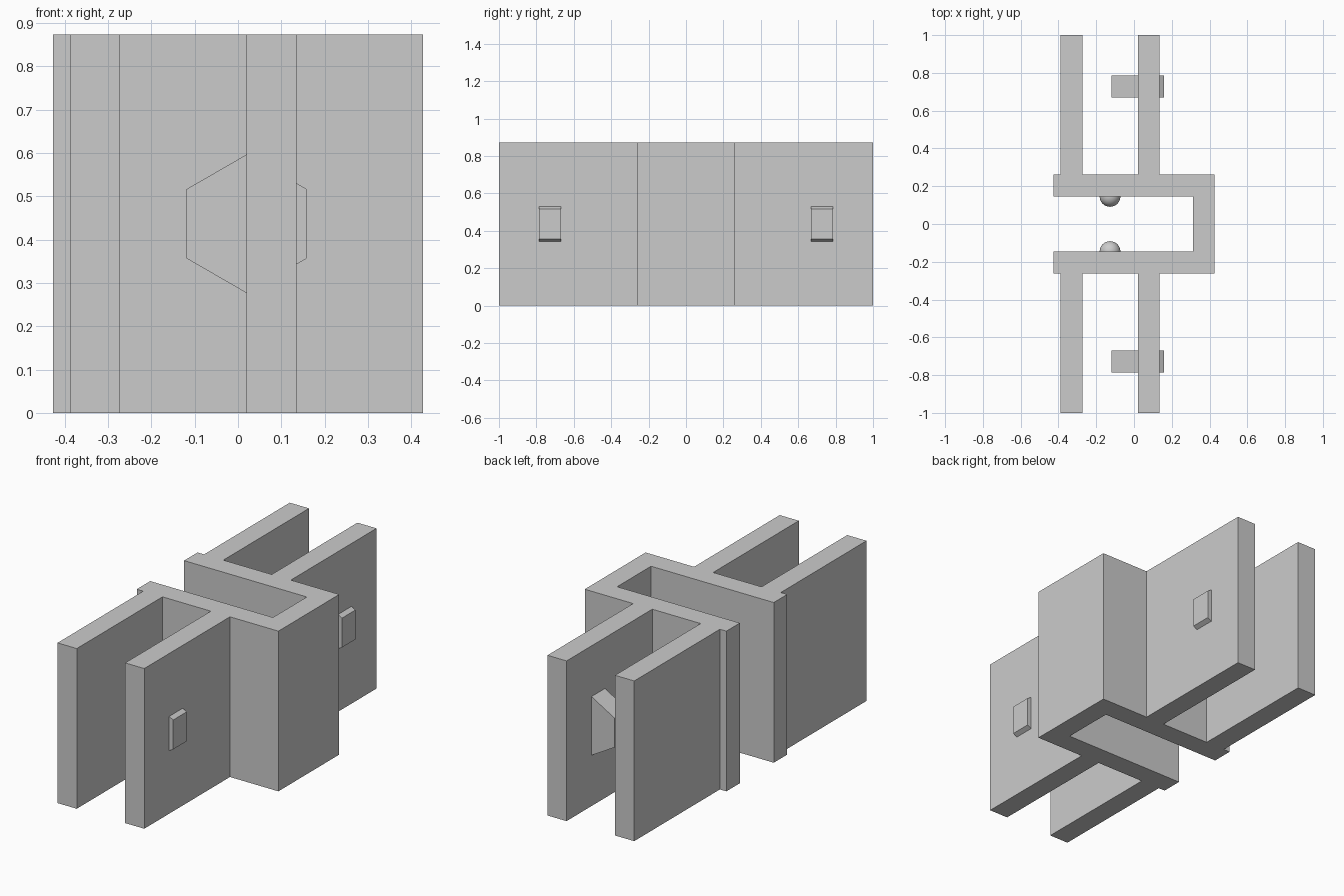
import bpy
import bmesh
import math
from mathutils import Matrix

cube = bpy.data.objects.get("Cube")
if cube:
    bpy.data.objects.remove(cube, do_unlink=True)

HEIGHT = 0.873
MID = HEIGHT / 2

grey = bpy.data.materials.new("plain grey")
grey.use_nodes = True
COLOUR = (0.6, 0.6, 0.6, 1)
grey.diffuse_color = COLOUR
grey.node_tree.nodes["Principled BSDF"].inputs["Base Color"].default_value = COLOUR


def add_object(name, bm):
    bmesh.ops.recalc_face_normals(bm, faces=bm.faces)
    mesh = bpy.data.meshes.new(name)
    bm.to_mesh(mesh)
    bm.free()
    mesh.materials.append(grey)
    obj = bpy.data.objects.new(name, mesh)
    bpy.context.collection.objects.link(obj)
    return obj


# One plan outline, front half listed and mirrored to the back:
# a U channel with two flanges on each side
half = [(0.313, -0.146), (-0.427, -0.146), (-0.427, -0.262), (-0.388, -0.262),
        (-0.388, -1), (-0.272, -1), (-0.272, -0.262), (0.02, -0.262),
        (0.02, -1), (0.135, -1), (0.135, -0.262), (0.427, -0.262)]
outline = half + [(x, -y) for x, y in reversed(half)]
bm = bmesh.new()
base = bm.faces.new([bm.verts.new((x, y, 0)) for x, y in outline])
top = bmesh.ops.extrude_face_region(bm, geom=[base])["geom"]
bmesh.ops.translate(bm, vec=(0, 0, HEIGHT),
                    verts=[v for v in top if isinstance(v, bmesh.types.BMVert)])
add_object("channel_with_flanges", bm)

for side, label in ((-1, "front"), (1, "back")):
    # Hexagonal peg through the inner flange, points up and down
    bm = bmesh.new()
    bmesh.ops.create_cone(bm, cap_ends=True, segments=6, radius1=0.16,
                          radius2=0.16, depth=0.116,
                          matrix=Matrix.Translation((0.02, side * 0.727, MID))
                          @ Matrix.Rotation(math.pi / 2, 4, "X"))
    add_object(label + "_hexagonal_peg", bm)

    # Round detent bump inside the channel
    bm = bmesh.new()
    bmesh.ops.create_uvsphere(bm, u_segments=32, v_segments=16, radius=0.055,
                              matrix=Matrix.Translation((-0.127, side * 0.146, MID)))
    for face in bm.faces:
        face.smooth = True
    add_object(label + "_detent_bump", bm)
